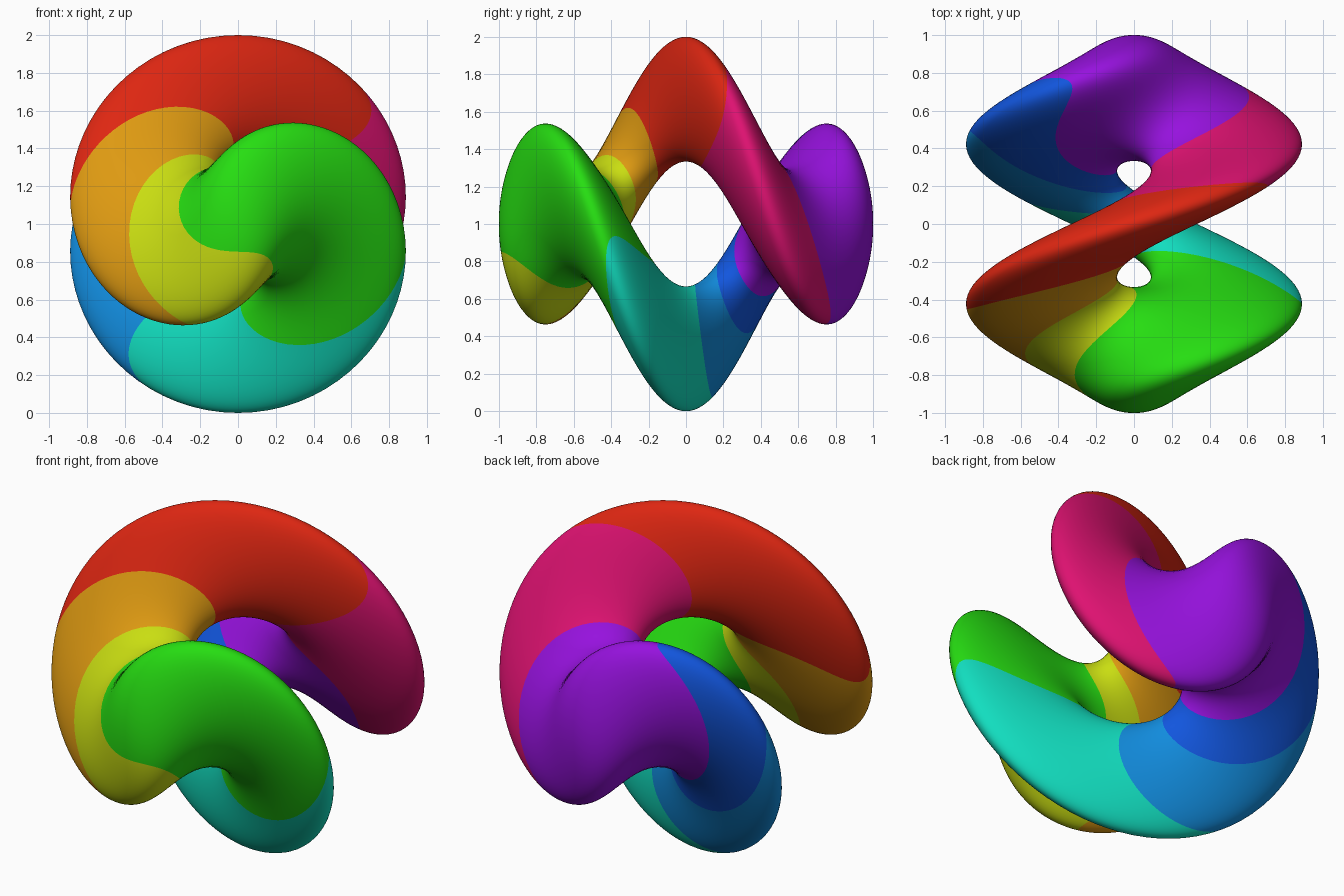
import bpy, bmesh, math
from mathutils import Color, Matrix, Vector

cube = bpy.data.objects.get("Cube")
if cube:
    bpy.data.objects.remove(cube, do_unlink=True)

# Colour bands around the ring: name, hue in degrees, angle where the band starts
BANDS = [
    ("magenta", 332, 13),
    ("violet", 279, 50),
    ("deep blue", 220, 129),
    ("sky blue", 204, 150),
    ("turquoise", 171, 171),
    ("green", 114, 205),
    ("yellow", 66, 279),
    ("orange", 40, 306),
    ("red", 6, 333),
]


def make_material(name, hue):
    colour = Color()
    colour.hsv = (hue / 360, 0.92, 0.87)
    colour = colour.from_srgb_to_scene_linear()
    mat = bpy.data.materials.new(name)
    mat.use_nodes = True
    rgba = (*colour, 1)
    mat.diffuse_color = rgba
    mat.node_tree.nodes["Principled BSDF"].inputs["Base Color"].default_value = rgba
    return mat


def band_index(point):
    angle = math.degrees(math.atan2(point.y, point.z)) % 360
    index = len(BANDS) - 1
    for i, (_, _, start) in enumerate(BANDS):
        if angle >= start:
            index = i
    return index


# Ring standing upright in the YZ plane
bpy.ops.mesh.primitive_torus_add(major_segments=360, minor_segments=72,
                                 major_radius=2 / 3, minor_radius=1 / 3,
                                 location=(0, 0, 0))
ring = bpy.context.object
ring.name = "twisted_ring"
ring.data.name = "twisted_ring"
ring.data.materials.clear()
for name, hue, _ in BANDS:
    ring.data.materials.append(make_material(name, hue))

bm = bmesh.new()
bm.from_mesh(ring.data)
bm.transform(Matrix.Rotation(-math.pi / 2, 4, "Y"))
if bm.verts[:][0].co.z < 0:
    bm.transform(Matrix.Rotation(math.pi, 4, "Y"))

# Paint the bands before twisting
for face in bm.faces:
    face.material_index = band_index(face.calc_center_median())
    face.smooth = True

# One full turn of twist along the Y axis, then lift onto the ground
for v in bm.verts:
    v.co = Matrix.Rotation(math.pi * v.co.y, 3, "Y") @ v.co + Vector((0, 0, 1))

bmesh.ops.recalc_face_normals(bm, faces=bm.faces)
bm.to_mesh(ring.data)
bm.free()
ring.data.update()
